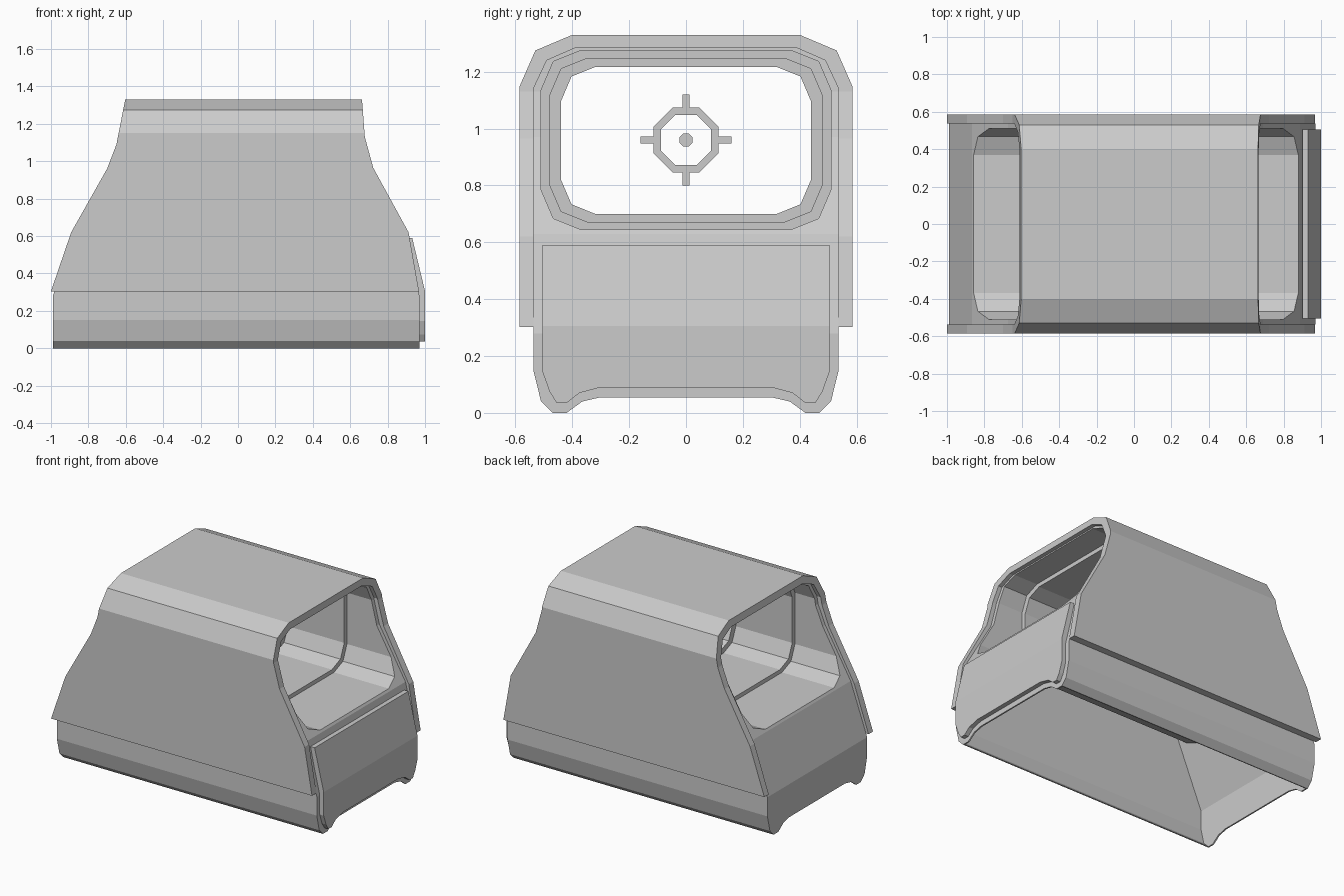
import bpy, bmesh, math

if "Cube" in bpy.data.objects:
    bpy.data.objects.remove(bpy.data.objects["Cube"], do_unlink=True)

grey = bpy.data.materials.new("housing grey")
grey.use_nodes = True
GREY = (0.6, 0.6, 0.6, 1)
grey.diffuse_color = GREY
grey.node_tree.nodes["Principled BSDF"].inputs["Base Color"].default_value = GREY


def prism(name, profile, lo, hi, axis="X", hole=None):
    """Extrude a profile along an axis, with an optional matching hole."""
    def place(p, t):
        return (t, p[0], p[1]) if axis == "X" else (p[0], t, p[1])
    bm = bmesh.new()

    def walls(points):
        a = [bm.verts.new(place(p, lo)) for p in points]
        b = [bm.verts.new(place(p, hi)) for p in points]
        for i in range(len(points)):
            j = (i + 1) % len(points)
            bm.faces.new((a[i], a[j], b[j], b[i]))
        return a, b
    ends = walls(profile)
    if hole:
        for outer, inner in zip(ends, walls(hole)):
            for i in range(len(outer)):
                j = (i + 1) % len(outer)
                bm.faces.new((outer[i], outer[j], inner[j], inner[i]))
    else:
        for end in ends:
            bm.faces.new(end)
    bmesh.ops.recalc_face_normals(bm, faces=bm.faces[:])
    mesh = bpy.data.meshes.new(name)
    bm.to_mesh(mesh)
    bm.free()
    mesh.materials.append(grey)
    ob = bpy.data.objects.new(name, mesh)
    bpy.context.collection.objects.link(ob)
    return ob


def cut(ob, cutter, operation):
    """Apply a boolean and discard the cutter."""
    mod = ob.modifiers.new("cut", "BOOLEAN")
    mod.operation, mod.solver, mod.object = operation, "EXACT", cutter
    bpy.context.view_layer.update()
    deps = bpy.context.evaluated_depsgraph_get()
    mesh = bpy.data.meshes.new_from_object(ob.evaluated_get(deps))
    ob.modifiers.clear()
    ob.data = mesh
    bpy.data.objects.remove(cutter, do_unlink=True)


def mirrored(half):
    """Complete a right-hand half profile with its mirror."""
    return half + [(-y, z) for y, z in reversed(half)]


def window(w, z0, z1):
    """Rectangle with doubly chamfered corners."""
    c, d = 0.275 * w, 0.085 * w
    return mirrored([(w - c, z0), (w - d, z0 + d * 0.9), (w, z0 + c),
                     (w, z1 - c), (w - d, z1 - d * 0.9), (w - c, z1)])


def octagon(r, z):
    angles = [math.pi / 8 + i * math.pi / 4 for i in range(8)]
    return [(r * math.cos(a), z + r * math.sin(a)) for a in angles]


# Protective hood: an arch trimmed to the sloping side outline
arch_out = [(0.585, 0.303), (0.585, 1.15), (0.53, 1.275), (0.40, 1.33)]
arch_in = [(0.537, 0.303), (0.537, 1.14), (0.49, 1.24), (0.39, 1.284)]
hood = prism("hood", mirrored(arch_out) + mirrored(arch_in)[::-1], -1.2, 1.2)
hood_outline = [(-1.036, 0.2), (-0.892, 0.62), (-0.70, 0.96), (-0.65, 1.09),
                (-0.603, 1.33), (-0.59, 1.4), (0.659, 1.4), (0.663, 1.33),
                (0.678, 1.13), (0.723, 0.965), (0.912, 0.62), (0.986, 0.2)]
cut(hood, prism("hood_trim", hood_outline, -1, 1, "Y"), "INTERSECT")

# Inner body with rail feet, slightly recessed inside the hood ends
feet = [(0.3, 0.055), (0.365, 0.04), (0.42, 0), (0.47, 0), (0.51, 0.04),
        (0.537, 0.15)]
body = prism("body", mirrored(feet + arch_in[1:]), -1.2, 1.2)
body_outline = [(-0.99, -0.1), (-0.99, 0.28), (-0.866, 0.63),
                (-0.675, 0.96), (-0.62, 1.09), (-0.57, 1.4), (0.63, 1.4),
                (0.65, 1.13), (0.69, 0.97), (0.887, 0.63), (0.97, 0.28),
                (0.97, -0.1)]
cut(body, prism("body_trim", body_outline, -1, 1, "Y"), "INTERSECT")

# Thin-walled hollow below the viewing tunnel, open underneath
hollow_half = [(0.464, -0.1), (0.464, 0.003), (0.504, 0.043), (0.53, 0.15),
               (0.53, 0.78)]
hollow = prism("hollow", mirrored(hollow_half), -1.2, 1.2)
hollow_ends = [(-0.98, -0.2), (-0.98, 0.28), (-0.77, 0.78), (0.79, 0.78),
               (0.96, 0.28), (0.96, -0.2)]
cut(hollow, prism("hollow_trim", hollow_ends, -1, 1, "Y"), "INTERSECT")
cut(hollow, prism("tunnel_wall", window(0.518, 0.637, 1.29), -1.3, 1.3),
    "DIFFERENCE")
cut(body, hollow, "DIFFERENCE")
cut(body, prism("tunnel", window(0.51, 0.645, 1.275), -1.2, 1.2), "DIFFERENCE")

# Narrower middle of the tunnel, with the lens frame at its centre
sleeve_in = window(0.48, 0.672, 1.247)
prism("tunnel_sleeve", window(0.511, 0.644, 1.276), -0.465, 0.465,
      hole=sleeve_in)
prism("lens_frame", sleeve_in, -0.04, 0.04, hole=window(0.44, 0.70, 1.217))

# Aiming reticle: ring, centre dot and four ticks
MID, X0, X1 = 0.96, -0.003, 0.003
prism("reticle_ring", octagon(0.123, MID), X0, X1, hole=octagon(0.096, MID))
prism("reticle_dot", octagon(0.025, MID), X0, X1)
tick = [(0.112, -0.0125), (0.16, -0.0125), (0.16, 0.0125), (0.112, 0.0125)]
for k, (c, s) in enumerate([(1, 0), (0, 1), (-1, 0), (0, -1)]):
    prism(f"reticle_tick_{k + 1}",
          [(c * u - s * v, MID + s * u + c * v) for u, v in tick], X0, X1)

# Cover plate on the rear end
cover_half = [(0.3, 0.09), (0.375, 0.07), (0.42, 0.035), (0.455, 0.035),
              (0.48, 0.075), (0.505, 0.145), (0.505, 0.59)]
cover = prism("end_cover", mirrored(cover_half), 0.8, 1.2)
slab = [(0.888, 0.65), (0.965, 0.28), (0.965, -0.1), (1.0, -0.1),
        (1.0, 0.305), (0.917, 0.65)]
cut(cover, prism("cover_trim", slab, -1, 1, "Y"), "INTERSECT")
